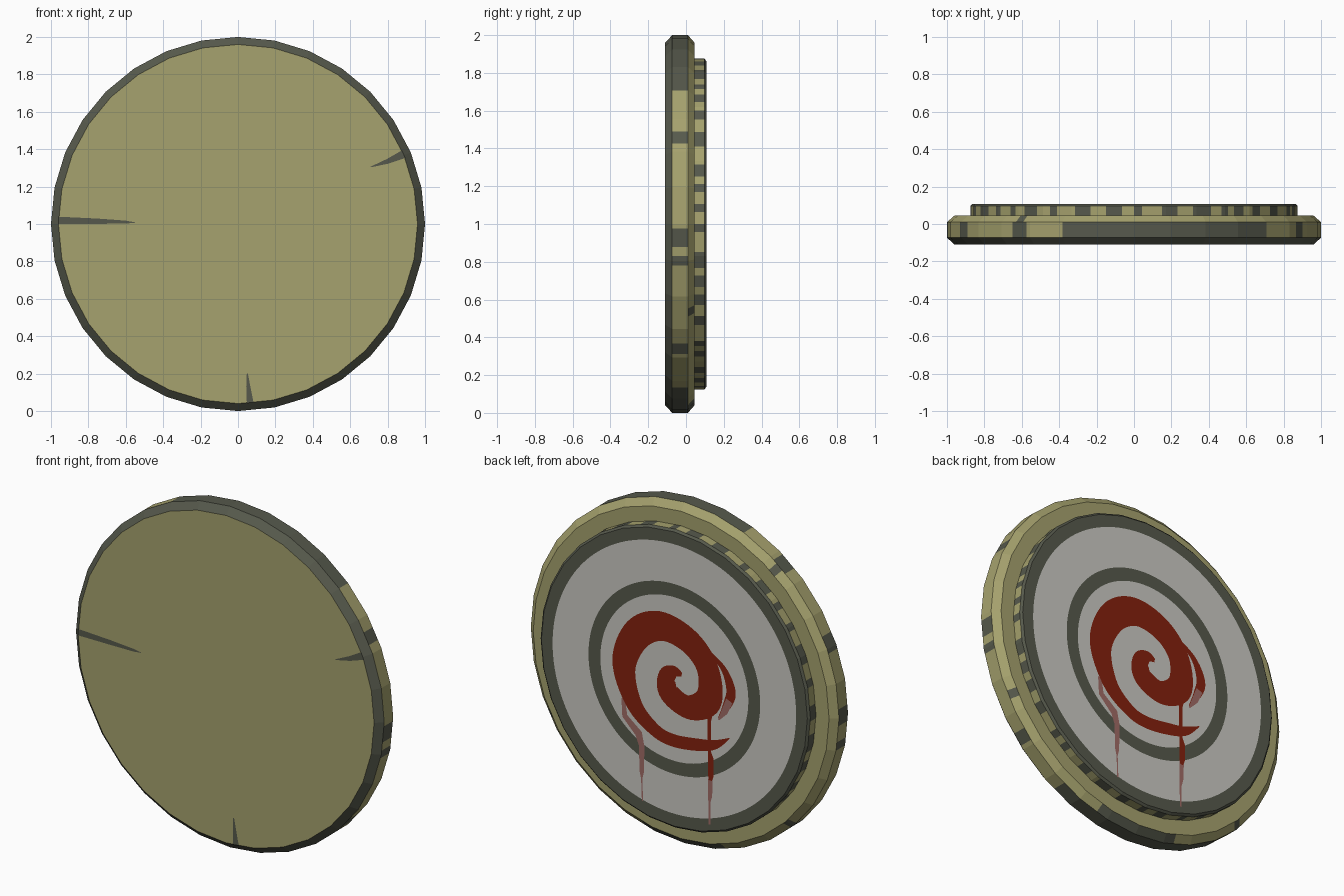
import bpy, bmesh, math, random
from mathutils import Vector

if "Cube" in bpy.data.objects:
    bpy.data.objects.remove(bpy.data.objects["Cube"])

random.seed(4)


def material(name, rgb):
    lin = [((c / 255 + 0.055) / 1.055) ** 2.4 for c in rgb]
    m = bpy.data.materials.new(name)
    m.diffuse_color = (*lin, 1)
    m.use_nodes = True
    m.node_tree.nodes["Principled BSDF"].inputs["Base Color"].default_value = m.diffuse_color
    return m


OLIVE = material("olive", (166, 162, 110))
DARK = material("dark_grey_green", (86, 89, 76))
GREY = material("light_grey", (203, 201, 196))
RED = material("deep_red", (132, 33, 13))
PINK = material("faded_red", (160, 108, 102))

SIDES, SUB = 32, 8
N = SIDES * SUB


def rim_point(i, r, y, faceted):
    """Point on a 32-sided outline (split finely for paint) or on a smooth circle."""
    step = 2 * math.pi / SIDES
    if not faceted:
        a = i * step / SUB
        return Vector((r * math.cos(a), y, 1 + r * math.sin(a)))
    k, f = divmod(i, SUB)
    p = Vector((r * math.cos(k * step), y, 1 + r * math.sin(k * step)))
    q = Vector((r * math.cos((k + 1) * step), y, 1 + r * math.sin((k + 1) * step)))
    return p.lerp(q, f / SUB)


def finish(name, bm, mats):
    me = bpy.data.meshes.new(name)
    bm.to_mesh(me)
    bm.free()
    for m in mats:
        me.materials.append(m)
    ob = bpy.data.objects.new(name, me)
    bpy.context.collection.objects.link(ob)


def lathe(name, rings, mats, rule):
    """rings: (radius, y, faceted), from front to back; rule(band, degrees) -> material."""
    bm = bmesh.new()
    loops = [[bm.verts.new(rim_point(i, *r)) for i in range(N)] for r in rings]
    for b in range(len(loops) - 1):
        for i in range(N):
            j = (i + 1) % N
            f = bm.faces.new((loops[b][i], loops[b][j], loops[b + 1][j], loops[b + 1][i]))
            f.material_index = rule(b, (i + 0.5) * 360 / N)
    bm.faces.new(loops[0]).material_index = rule(-1, 0)
    bm.faces.new(loops[-1]).material_index = rule(len(rings) - 1, 0)
    bmesh.ops.recalc_face_normals(bm, faces=bm.faces)
    finish(name, bm, mats)


# Main body: bevelled disc with worn dark patches on its rim
PATCHES = [(26, 30), (45, 112), (125, 131), (153, 159), (177, 183), (189, 191), (223, 227),
           (235, 300), (316, 321), (348, 350), (352.5, 358.5)]


def body_rule(band, deg):
    if band == 0:
        return 1
    if band == 1:
        return int(any(a < deg < b for a, b in PATCHES))
    if band == 2:
        return int(any(a < deg < b for a, b in ((127, 130), (224, 226), (331, 333), (255, 285))))
    return 0


lathe("main_disc", [(0.96, -0.11, True), (1, -0.073, True), (1, 0.01, True), (0.96, 0.045, True)],
      [OLIVE, DARK], body_rule)

# Raised back disc: striped side and painted rings on its face
stripes, deg, tone = [], 0, 0
while deg < 360:
    width = random.uniform(2.5, 7)
    stripes.append((deg, deg + width, tone))
    deg += width
    tone = 1 - tone


def back_rule(band, deg):
    if band in (-1, 0):
        return next((t for a, b, t in stripes if a <= deg < b), 0)
    return {1: 1, 2: 1, 3: 2, 4: 1}.get(band, 2)


lathe("back_disc", [(0.875, 0.04, True), (0.875, 0.097, True), (0.863, 0.108, True),
                    (0.79, 0.108, False), (0.557, 0.108, False), (0.48, 0.108, False)],
      [OLIVE, DARK, GREY], back_rule)


def ribbon(name, pts, y, mat, smooth=1):
    """Flat painted stroke; pts are (x, z, half width)."""
    P = [Vector(p) for p in pts]
    line = []
    for i in range(len(P) - 1):
        a, b, c, d = P[max(i - 1, 0)], P[i], P[i + 1], P[min(i + 2, len(P) - 1)]
        for s in range(smooth):
            t = s / smooth
            line.append(0.5 * (2 * b + (c - a) * t + (2 * a - 5 * b + 4 * c - d) * t * t
                               + (3 * b - a - 3 * c + d) * t ** 3))
    line.append(P[-1])
    bm = bmesh.new()
    pairs = []
    for i, p in enumerate(line):
        t = line[min(i + 1, len(line) - 1)] - line[max(i - 1, 0)]
        n = Vector((-t.y, t.x)).normalized() * max(p.z, 0.001)
        pairs.append([bm.verts.new((p.x + k * n.x, y, 1 + p.y + k * n.y)) for k in (1, -1)])
    for (a, b), (c, d) in zip(pairs, pairs[1:]):
        f = bm.faces.new((a, b, d, c))
        f.normal_update()
        if f.normal.y * y < 0:
            f.normal_flip()
    finish(name, bm, [mat])


# Painted spiral with a trailing crescent (x is mirrored as seen from behind)
ribbon("spiral", [(-.36, -.25, .002), (-.27, -.31, .025), (-.17, -.34, .035), (0, -.36, .038),
                  (.125, -.33, .042), (.26, -.213, .055), (.325, 0, .075), (.24, .2, .085),
                  (.08, .29, .085), (-.105, .245, .08), (-.22, .115, .075), (-.225, -.058, .08),
                  (-.1, -.14, .07), (.03, -.09, .07), (.045, 0, .055), (0, .045, .035),
                  (-.05, .04, .012)], 0.111, RED, 8)
ribbon("spiral_crescent", [(-.18, .25, .006), (-.315, .155, .018), (-.37, .035, .03),
                           (-.345, -.06, .025), (-.29, -.15, .004)], 0.112, RED, 6)

# Paint drips
ribbon("red_drip", [(-.23, -.1, .03), (-.23, -.18, .012), (-.23, -.36, .01), (-.24, -.4, .018),
                    (-.24, -.5, .018), (-.235, -.53, .01)], 0.1125, RED)
ribbon("red_drip_end", [(-.238, -.5, .015), (-.235, -.62, .013), (-.23, -.66, .007),
                        (-.23, -.79, .006)], 0.112, PINK)
ribbon("left_drip", [(.33, -.2, .012), (.32, -.3, .018), (.23, -.38, .025), (.21, -.45, .018),
                     (.21, -.6, .014), (.21, -.64, .004), (.205, -.77, .004)], 0.1105, PINK)
ribbon("left_drip_short", [(.23, -.2, .025), (.23, -.3, .012)], 0.1105, PINK)
ribbon("crescent_smear", [(-.36, -.03, .022), (-.33, -.1, .02), (-.29, -.16, .004)], 0.1128, PINK)

# Cracks on the front face
ribbon("crack_left", [(-.96, .02, .019), (-.75, .015, .014), (-.6, .01, .008), (-.55, .008, .001)],
       -0.1115, DARK)
ribbon("crack_right", [(.885, .373, .022), (.8, .335, .013), (.71, .305, .002)], -0.1115, DARK)
ribbon("crack_bottom", [(.065, -.955, .018), (.055, -.87, .011), (.05, -.8, .003)], -0.1115, DARK)
